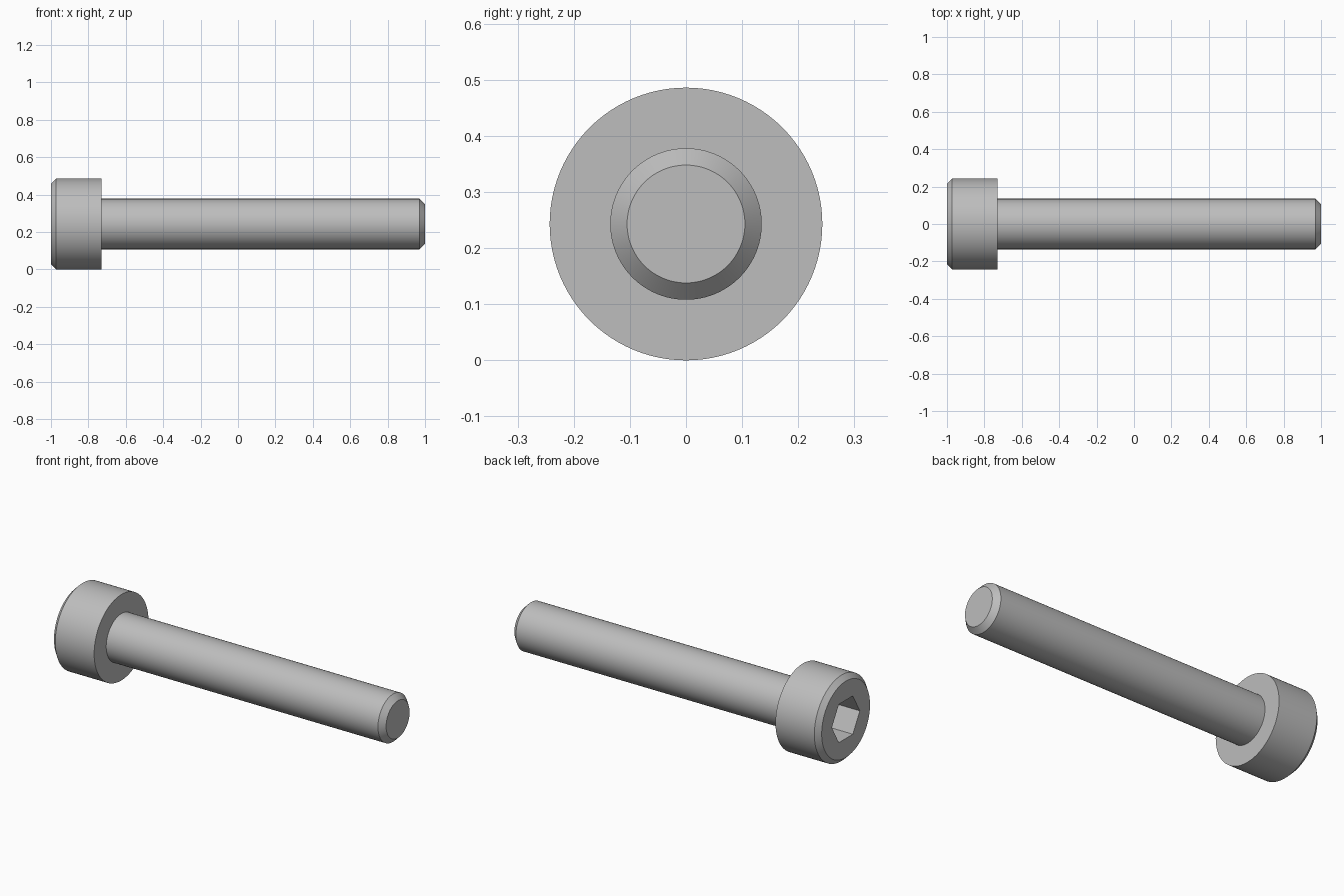
import bpy, bmesh, math
from mathutils import Vector

if "Cube" in bpy.data.objects:
    bpy.data.objects.remove(bpy.data.objects["Cube"], do_unlink=True)

HEAD_R, SHANK_R = 0.243, 0.135
HEAD_BACK = -0.73
HEAD_CHAMFER, TIP_CHAMFER = 0.027, 0.03
SOCKET_R, SOCKET_DEPTH = 0.125, 0.135
SEGMENTS = 96

steel = bpy.data.materials.new("grey steel")
steel.use_nodes = True
GREY = (0.51, 0.51, 0.51, 1)
steel.diffuse_color = GREY
steel.node_tree.nodes["Principled BSDF"].inputs["Base Color"].default_value = GREY


def lathe(name, profile, segments):
    """Spin (x, radius) points about the long axis into a closed solid."""
    bm = bmesh.new()
    verts = [bm.verts.new((x, 0, r)) for x, r in profile]
    edges = [bm.edges.new(pair) for pair in zip(verts, verts[1:])]
    bmesh.ops.spin(bm, geom=verts + edges, cent=(0, 0, 0), axis=(1, 0, 0),
                   angle=math.tau, steps=segments, use_merge=True)
    bmesh.ops.remove_doubles(bm, verts=bm.verts, dist=1e-5)
    # Merge the fans at the ends into single flat caps
    poles = [v for v in bm.verts if Vector(v.co.yz).length < 1e-4]
    bmesh.ops.dissolve_verts(bm, verts=poles)
    bmesh.ops.recalc_face_normals(bm, faces=bm.faces)
    mesh = bpy.data.meshes.new(name)
    bm.to_mesh(mesh)
    bm.free()
    mesh.materials.append(steel)
    obj = bpy.data.objects.new(name, mesh)
    obj.location.z = HEAD_R
    bpy.context.collection.objects.link(obj)
    return obj


def activate(obj):
    bpy.ops.object.select_all(action='DESELECT')
    obj.select_set(True)
    bpy.context.view_layer.objects.active = obj


# Chamfered cylindrical head
head = lathe("head", [(-1, 0), (-1, HEAD_R - HEAD_CHAMFER),
                      (-1 + HEAD_CHAMFER, HEAD_R),
                      (HEAD_BACK, HEAD_R), (HEAD_BACK, 0)], SEGMENTS)

# Shank, rooted inside the head, with a chamfered tip
shank = lathe("shank", [(HEAD_BACK - 0.03, 0), (HEAD_BACK - 0.03, SHANK_R),
                        (1 - TIP_CHAMFER, SHANK_R),
                        (1, SHANK_R - TIP_CHAMFER), (1, 0)], SEGMENTS)

# Hexagonal socket, flats at top and bottom, corners to the sides
cutter = lathe("socket_cutter", [(-1.1, 0), (-1.1, SOCKET_R),
                                 (-1 + SOCKET_DEPTH, SOCKET_R),
                                 (-1 + SOCKET_DEPTH, 0)], 6)
cutter.rotation_euler.x = math.radians(30)
cutter.hide_render = True

socket = head.modifiers.new("socket", 'BOOLEAN')
socket.operation = 'DIFFERENCE'
socket.solver = 'EXACT'
socket.object = cutter
activate(head)
bpy.ops.object.modifier_apply(modifier=socket.name)
bpy.data.objects.remove(cutter, do_unlink=True)

for part in (head, shank):
    activate(part)
    bpy.ops.object.shade_smooth_by_angle(angle=math.radians(30))
